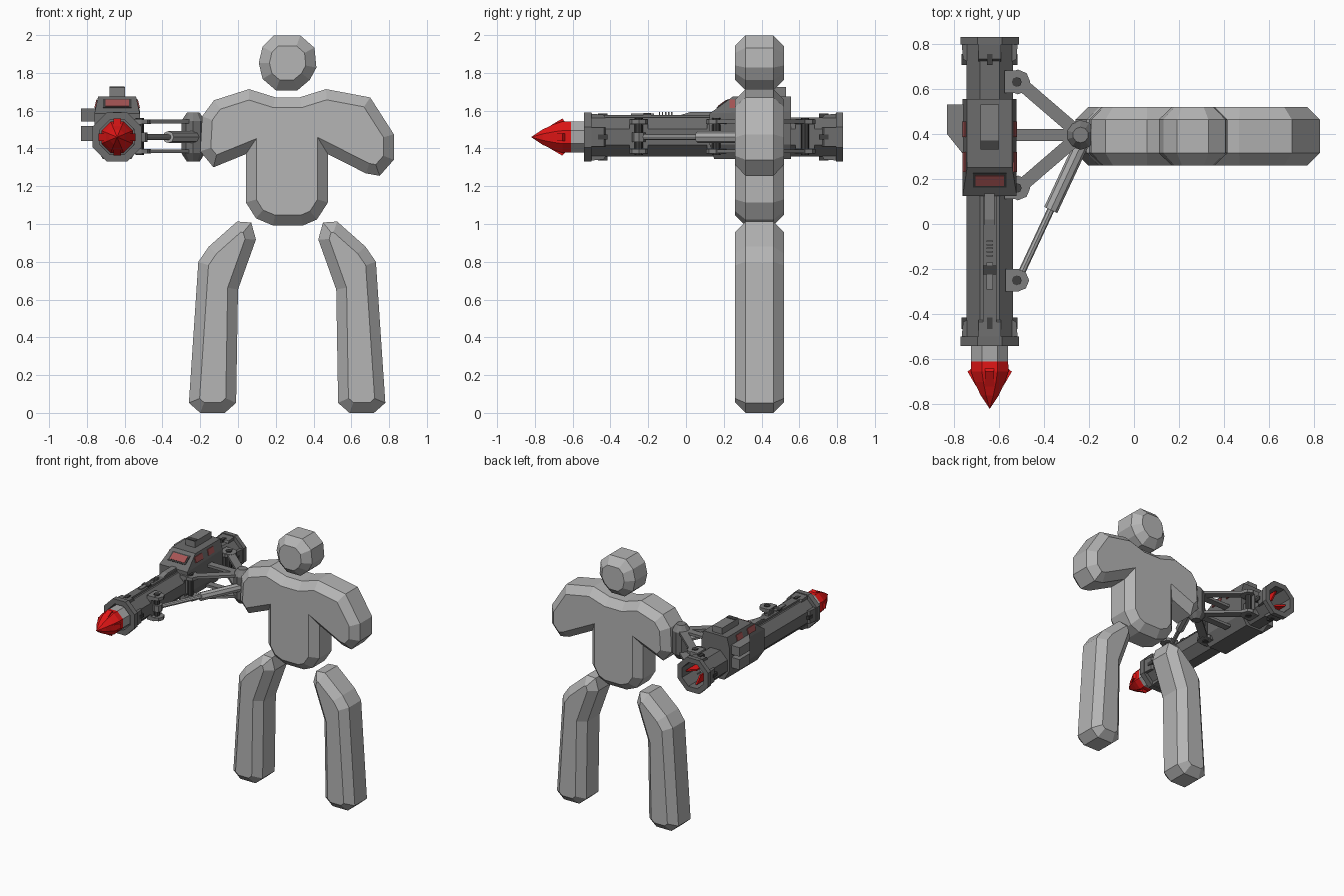
import bpy, bmesh, math
from mathutils import Vector, Matrix

if "Cube" in bpy.data.objects:
    bpy.data.objects.remove(bpy.data.objects["Cube"])


def material(name, col):
    m = bpy.data.materials.new(name)
    m.diffuse_color = (*col, 1)
    m.use_nodes = True
    m.node_tree.nodes["Principled BSDF"].inputs["Base Color"].default_value = m.diffuse_color
    return m


BODY = material("body grey", (0.46, 0.46, 0.46))
GUN = material("gunmetal", (0.15, 0.15, 0.15))
FRAME = material("frame grey", (0.21, 0.21, 0.21))
STEEL = material("light steel", (0.40, 0.40, 0.40))
DARK = material("dark slot", (0.05, 0.05, 0.05))
RED = material("warhead red", (0.75, 0.008, 0.008))
GLASS = material("dull red glass", (0.38, 0.09, 0.09))

AX, AZ = -0.64, 1.46          # launcher axis (runs along y)


def finish(name, bm, mat):
    bmesh.ops.recalc_face_normals(bm, faces=bm.faces[:])
    me = bpy.data.meshes.new(name)
    bm.to_mesh(me)
    bm.free()
    me.materials.append(mat)
    ob = bpy.data.objects.new(name, me)
    bpy.context.collection.objects.link(ob)
    return ob


def slab(name, pts, mat, chamfer=0.055, y0=0.26, y1=0.518):
    """Front-view outline made into a slab with chamfered front and back."""
    bm = bmesh.new()
    a = [bm.verts.new((x, y0 + chamfer, z)) for x, z in pts]
    b = [bm.verts.new((x, y1 - chamfer, z)) for x, z in pts]
    caps = [bm.faces.new(a), bm.faces.new(b)]
    n = len(pts)
    for i in range(n):
        j = (i + 1) % n
        bm.faces.new((a[i], a[j], b[j], b[i]))
    bmesh.ops.recalc_face_normals(bm, faces=bm.faces[:])
    bmesh.ops.inset_individual(bm, faces=caps, thickness=chamfer,
                               depth=chamfer, use_even_offset=True)
    return finish(name, bm, mat)


def lathe(name, prof, mat, closed=False, sides=8):
    """Revolve (flat radius, y) points around the launcher axis."""
    bm = bmesh.new()
    k = 1 / math.cos(math.pi / sides)
    rings = []
    for r, y in prof:
        ring = []
        for i in range(sides):
            t = (i + 0.5) * math.tau / sides
            ring.append(bm.verts.new((AX + r * k * math.cos(t), y, AZ + r * k * math.sin(t))))
        rings.append(ring)
    for s in range(len(rings) if closed else len(rings) - 1):
        p, q = rings[s], rings[(s + 1) % len(rings)]
        for i in range(sides):
            j = (i + 1) % sides
            bm.faces.new((p[i], p[j], q[j], q[i]))
    bmesh.ops.remove_doubles(bm, verts=bm.verts[:], dist=1e-5)
    return finish(name, bm, mat)


def hull(name, pts, mat):
    bm = bmesh.new()
    for p in pts:
        bm.verts.new(p)
    bmesh.ops.convex_hull(bm, input=bm.verts[:])
    bmesh.ops.dissolve_limit(bm, angle_limit=0.02, verts=bm.verts[:], edges=bm.edges[:])
    return finish(name, bm, mat)


def box(name, c, size, mat, rot=None):
    bm = bmesh.new()
    m = Matrix.Translation(c) @ (rot or Matrix()) @ Matrix.Diagonal((*size, 1))
    bmesh.ops.create_cube(bm, size=1, matrix=m)
    return finish(name, bm, mat)


def beam(name, a, b, w, h, mat):
    a, b = Vector(a), Vector(b)
    rot = (b - a).to_track_quat('X', 'Z').to_matrix().to_4x4()
    return box(name, (a + b) / 2, ((b - a).length, w, h), mat, rot)


def rod(name, a, b, r, mat, sides=8, r2=None):
    a, b = Vector(a), Vector(b)
    bm = bmesh.new()
    rot = (b - a).to_track_quat('Z', 'Y').to_matrix().to_4x4()
    bmesh.ops.create_cone(bm, cap_ends=True, segments=sides, radius1=r,
                          radius2=r if r2 is None else r2, depth=(b - a).length,
                          matrix=Matrix.Translation((a + b) / 2) @ rot)
    return finish(name, bm, mat)


# --- mannequin: head, torso with arms, two legs
slab("head", [(0.19, 1.99), (0.33, 1.99), (0.405, 1.925), (0.415, 1.82), (0.38, 1.755), (0.315, 1.70),
              (0.20, 1.70), (0.13, 1.76), (0.11, 1.845), (0.13, 1.93)], BODY)
bpy.data.objects["head"].location.z = 0.008
slab("torso", [(0.058, 1.714), (-0.127, 1.655), (-0.19, 1.57), (-0.20, 1.385), (-0.13, 1.30),
               (0.042, 1.37), (0.042, 1.114), (0.095, 1.03), (0.185, 0.992), (0.344, 0.992),
               (0.418, 1.024), (0.476, 1.114), (0.476, 1.37), (0.677, 1.268), (0.75, 1.255),
               (0.825, 1.34), (0.825, 1.475), (0.70, 1.67), (0.466, 1.714), (0.328, 1.671),
               (0.196, 1.671)], BODY)
leg = [(-0.005, 1.013), (0.07, 1.008), (0.095, 0.918), (0, 0.653), (-0.01, 0.053), (-0.07, 0),
       (-0.20, 0), (-0.26, 0.053), (-0.21, 0.80), (-0.155, 0.88)]
slab("right_leg", leg, BODY)
slab("left_leg", [(0.52 - x, z) for x, z in leg], BODY)

# --- launcher tube with end rings, and the rocket inside
lathe("launch_tube", [(0.13, -0.54), (0.13, -0.5), (0.103, -0.5), (0.103, 0.795), (0.13, 0.795),
                      (0.13, 0.83), (0.092, 0.83), (0.092, -0.54)], GUN, closed=True)
lathe("rocket_body", [(0, 0.70), (0.035, 0.70), (0.05, 0.62), (0.082, 0.52), (0.082, -0.61)], STEEL)
lathe("rocket_nose", [(0, -0.60), (0.082, -0.61), (0.083, -0.655), (0.068, -0.70), (0.04, -0.76),
                      (0, -0.82)], RED)
for i in range(4):
    t = i * math.pi / 2
    d, n = Vector((math.cos(t), 0, math.sin(t))), Vector((-math.sin(t), 0, math.cos(t)))
    o = Vector((AX, 0, AZ))

    def fin(name, prof, w, mat):
        hull(name, [o + d * r + n * s * w + Vector((0, y, 0)) for r, y in prof for s in (-1, 1)], mat)

    fin("nose_barb", [(0.06, -0.72), (0.098, -0.655), (0.075, -0.635)], 0.02, RED)
    fin("tail_fin", [(0.03, 0.60), (0.085, 0.66), (0.085, 0.79), (0.03, 0.74)], 0.006, RED)
    # ring gussets and dark slots on each side of the tube
    for s, y in ((1, -0.5), (-1, 0.796)):
        fin("ring_gusset", [(0.10, y), (0.124, y), (0.118, y + s * 0.065), (0.10, y + s * 0.075)], 0.05, GUN)
    for y in (-0.44, 0.73):
        fin("tube_slot", [(0.10, y - 0.025), (0.124, y - 0.025), (0.124, y + 0.025), (0.10, y + 0.025)],
            0.013, DARK)

# --- top rail with sight teeth
box("top_rail", (AX, -0.16, 1.565), (0.06, 0.64, 0.026), GUN)
hull("rail_ramp", [(AX + s * 0.022, y, z) for s in (-1, 1)
                   for y, z in ((-0.05, 1.57), (0.02, 1.592), (0.17, 1.592), (0.17, 1.57))], FRAME)
for i in range(5):
    box("rail_tooth", (AX, -0.14 + i * 0.016, 1.585), (0.03, 0.007, 0.018), FRAME)
box("rail_clamp", (AX, -0.23, 1.58), (0.03, 0.12, 0.012), FRAME)
box("clamp_bar", (AX, -0.205, 1.58), (0.06, 0.04, 0.014), DARK)

# --- housing around the tube
pts = []
for s in (-1, 1):
    pts += [(AX + s * w, y, z) for w, y, z in (
        (0.12, 0.125, 1.585), (0.12, 0.125, 1.42), (0.075, 0.15, 1.343), (0.10, 0.25, 1.676),
        (0.10, 0.555, 1.676), (0.12, 0.555, 1.60), (0.12, 0.555, 1.42), (0.075, 0.555, 1.343))]
hull("housing", pts, GUN)
box("top_pod", (AX, 0.43, 1.70), (0.083, 0.20, 0.048), FRAME)
box("pod_slot", (AX, 0.35, 1.724), (0.08, 0.04, 0.006), DARK)
tilt = Matrix.Rotation(math.atan2(0.091, 0.125), 4, 'X')
box("front_window_frame", (AX, 0.195, 1.636), (0.15, 0.078, 0.008), DARK, tilt)
box("front_window", (AX, 0.193, 1.638), (0.125, 0.055, 0.009), GLASS, tilt)
for s in (-1, 1):
    lean = Matrix.Rotation(-s * 0.256, 4, 'Y')
    for y, w in ((0.275, 0.09), (0.42, 0.07)):
        box("side_window", (AX + s * 0.1115, y, 1.636), (0.008, w, 0.045), GLASS, lean)
# two side pods on the outer face
for z0, z1 in ((1.44, 1.52), (1.543, 1.612)):
    hull("side_pod", [(x, y, z) for z in (z0, z1) for x, y in
                      ((-0.75, 0.30), (-0.83, 0.40), (-0.83, 0.53), (-0.75, 0.53))], FRAME)

# --- triangular mounting frame: upper and lower struts to the hub
HUB = (-0.237, 0.395)
for z in (1.542, 1.385):
    for y in (0.63, 0.16):
        beam("frame_strut", (-0.51, y, z), (*HUB, z), 0.058, 0.02, FRAME)
        rod("lug_plate", (-0.515, y, z - 0.012), (-0.515, y, z + 0.012), 0.055, FRAME)
        box("lug_base", (-0.545, y, z), (0.06, 0.10, 0.03), FRAME)
    beam("frame_strut_middle", (-0.53, 0.395, z), (*HUB, z), 0.053, 0.02, FRAME)
    # front clevis for the piston
    rod("clevis_plate", (-0.515, -0.25, z - 0.012), (-0.515, -0.25, z + 0.012), 0.05, FRAME)
    box("clevis_base", (-0.54, -0.25, z), (0.06, 0.10, 0.03), FRAME)
for y in (0.63, 0.16, -0.25):
    rod("lug_pin", (-0.52, y, 1.365), (-0.52, y, 1.562), 0.022, DARK)
    box("lug_backing", (-0.545, y, AZ), (0.02, 0.10, 0.18), GUN)

# --- hub with chamfered ends, fixed to the arm stump
rod("hub", (*HUB, 1.375), (*HUB, 1.545), 0.066, GUN, 10)
rod("hub_top", (*HUB, 1.545), (*HUB, 1.59), 0.066, FRAME, 10, 0.035)
rod("hub_bottom", (*HUB, 1.33), (*HUB, 1.375), 0.035, GUN, 10, 0.066)

# --- piston from front clevis to hub
end, start = Vector((-0.235, 0.35, AZ)), Vector((-0.515, -0.25, AZ))
mid = start.lerp(end, 0.52)
rod("piston_rod", start, mid, 0.016, STEEL)
rod("piston_sleeve", mid, end, 0.032, STEEL)
rod("piston_eye", (-0.515, -0.25, 1.435), (-0.515, -0.25, 1.485), 0.036, FRAME)
